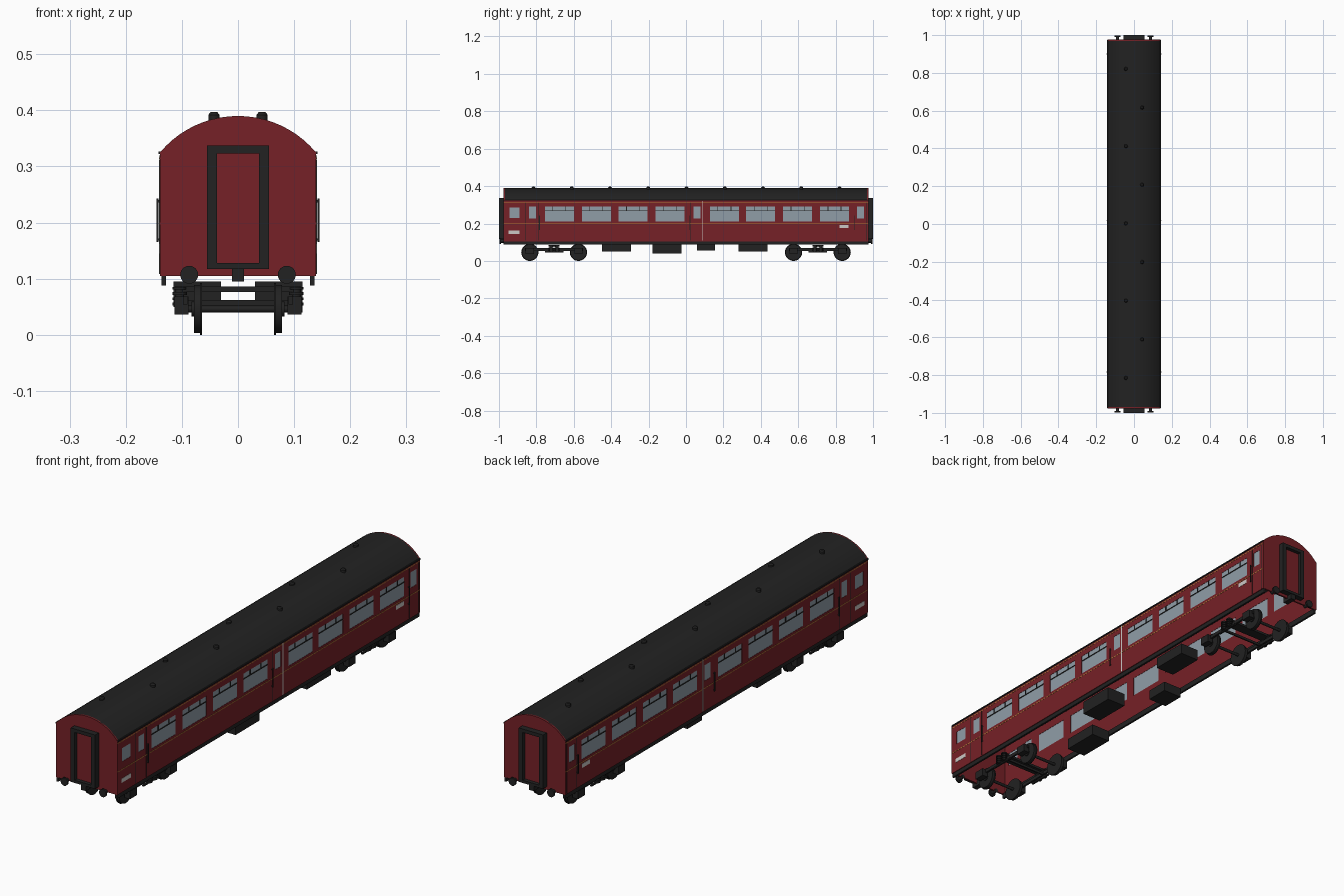
import bpy, bmesh, math
from mathutils import Matrix, Vector

if "Cube" in bpy.data.objects:
    bpy.data.objects.remove(bpy.data.objects["Cube"])


def material(name, r, g, b):
    m = bpy.data.materials.new(name)
    m.diffuse_color = (r, g, b, 1)
    m.use_nodes = True
    m.node_tree.nodes["Principled BSDF"].inputs["Base Color"].default_value = m.diffuse_color
    return m


RED = material("maroon", 0.18, 0.015, 0.02)
BLACK = material("black", 0.016, 0.016, 0.016)
GLASS = material("glass", 0.28, 0.34, 0.39)
GOLD = material("lining", 0.45, 0.2, 0.04)
WHITE = material("panel_white", 0.6, 0.58, 0.56)


def finish(name, bm, mat, smooth=False):
    bmesh.ops.recalc_face_normals(bm, faces=bm.faces)
    me = bpy.data.meshes.new(name)
    bm.to_mesh(me)
    bm.free()
    me.materials.append(mat)
    ob = bpy.data.objects.new(name, me)
    bpy.context.collection.objects.link(ob)
    if smooth:
        bpy.ops.object.select_all(action='DESELECT')
        ob.select_set(True)
        bpy.context.view_layer.objects.active = ob
        bpy.ops.object.shade_smooth_by_angle(angle=math.radians(35))
    return ob


def box(bm, x0, x1, y0, y1, z0, z1):
    c = Vector((x0 + x1, y0 + y1, z0 + z1)) / 2
    m = Matrix.Translation(c) @ Matrix.Diagonal((abs(x1 - x0), abs(y1 - y0), abs(z1 - z0), 1))
    bmesh.ops.create_cube(bm, size=1, matrix=m)


def cyl(bm, c, r, depth, axis='Z', segs=20, r2=None):
    rot = {'X': Matrix.Rotation(math.pi / 2, 4, 'Y'),
           'Y': Matrix.Rotation(math.pi / 2, 4, 'X'), 'Z': Matrix()}[axis]
    bmesh.ops.create_cone(bm, cap_ends=True, segments=segs, radius1=r, radius2=r if r2 is None else r2,
                          depth=depth, matrix=Matrix.Translation(c) @ rot)


def boxes(name, dims, mat, mx=False, my=False):
    """One object from many boxes, optionally mirrored in x and y."""
    bm = bmesh.new()
    for x0, x1, y0, y1, z0, z1 in dims:
        for sx in (1, -1) if mx else (1,):
            for sy in (1, -1) if my else (1,):
                box(bm, sx * x0, sx * x1, sy * y0, sy * y1, z0, z1)
    return finish(name, bm, mat)


def extrude_profile(name, loops, y0, y1, mat, smooth=False):
    """Extrude a closed (x, z) outline along y."""
    bm = bmesh.new()
    f = bm.faces.new([bm.verts.new((x, y0, z)) for x, z in loops])
    ext = bmesh.ops.extrude_face_region(bm, geom=[f])
    bmesh.ops.translate(bm, vec=(0, y1 - y0, 0),
                        verts=[v for v in ext['geom'] if isinstance(v, bmesh.types.BMVert)])
    return finish(name, bm, mat, smooth)


W, BASE, EAVE, TOP, L = 0.139, 0.105, 0.325, 0.39, 0.975
RAD = (W * W + (TOP - EAVE) ** 2) / (2 * (TOP - EAVE))
HALF = math.asin(W / RAD)


def arc(offset=0.0, n=20):
    r = RAD - offset
    return [(r * math.sin(a), TOP - RAD + r * math.cos(a))
            for a in (HALF - 2 * HALF * i / n for i in range(n + 1))]


# Window positions along the side
big = [(-0.755, -0.60), (-0.557, -0.402), (-0.36, -0.205), (-0.162, -0.007),
       (0.127, 0.283), (0.322, 0.477), (0.519, 0.675), (0.716, 0.872)]
small = [(-0.945, -0.89, 0.23, 0.285), (-0.84, -0.803, 0.228, 0.292),
         (0.039, 0.078, 0.228, 0.292), (0.915, 0.953, 0.228, 0.292)]
windows = [(a, b, 0.21, 0.29) for a, b in big] + small

# Side walls with cut window openings
walls = boxes("side_walls", [(W - 0.005, W, -L, L, BASE, EAVE)], RED, mx=True)
cutter = boxes("window_cutter", [(W - 0.03, W + 0.03, *w) for w in windows], RED, mx=True)
cutter.hide_render = True
mod = walls.modifiers.new("windows", 'BOOLEAN')
mod.object, mod.operation, mod.solver = cutter, 'DIFFERENCE', 'EXACT'
bpy.context.view_layer.objects.active = walls
bpy.ops.object.modifier_apply(modifier="windows")
bpy.data.objects.remove(cutter)

# Glazing and ventilator bars
boxes("window_glass", [(W - 0.004, W - 0.001, *w) for w in windows], GLASS, mx=True)
bars = []
for a, b in big:
    m = (a + b) / 2
    bars += [(W - 0.001, W + 0.001, a, b, 0.266, 0.27)]
    bars += [(W - 0.001, W + 0.001, y - 0.002, y + 0.002, 0.268, 0.29) for y in (m - 0.035, m + 0.035)]
boxes("window_vent_bars", bars, BLACK, mx=True)

# End walls and curved roof
for name, s in (("front_end_wall", -1), ("back_end_wall", 1)):
    extrude_profile(name, [(-W, BASE), (W, BASE)] + arc(), s * (L - 0.006), s * (L + 0.001), RED)
extrude_profile("roof", arc() + arc(0.005)[::-1], -L, L, BLACK, smooth=True)
boxes("gutters", [(W - 0.002, W + 0.003, -L, L, EAVE - 0.003, EAVE + 0.002)], BLACK, mx=True)

# Roof ventilators
bm = bmesh.new()
for i in range(9):
    x = -0.043 if i % 2 == 0 else 0.043
    y = -0.815 + i * 0.2045
    cyl(bm, (x, y, 0.386), 0.01, 0.012, segs=16)
    cyl(bm, (x, y, 0.3945), 0.01, 0.005, segs=16, r2=0.006)
finish("roof_vents", bm, BLACK, smooth=True)

# Side trim: lining, door edges, handles, small panels
boxes("lining_strips", [(W, W + 0.0007, -L, L, z, z + 0.003) for z in (0.197, 0.313)], GOLD, mx=True)
boxes("door_gaps", [(W, W + 0.0006, y, y + 0.002, 0.108, 0.312)
                    for y in (-0.86, -0.79, 0.024, 0.905, 0.966)], BLACK, mx=True)
boxes("door_edge_strip", [(W, W + 0.002, 0.087, 0.092, 0.108, 0.32)], WHITE, mx=True)
grab = []
for y in (-0.783, 0.02, 0.90):
    grab += [(W + 0.003, W + 0.006, y - 0.002, y + 0.002, 0.165, 0.243)]
    grab += [(W, W + 0.004, y - 0.002, y + 0.002, z, z + 0.004) for z in (0.168, 0.236)]
boxes("grab_handles", grab, BLACK, mx=True)
boxes("side_panels", [(W, W + 0.001, -0.95, -0.89, 0.145, 0.162),
                      (W, W + 0.001, 0.82, 0.87, 0.175, 0.192)], WHITE, mx=True)

# Gangway frames with inset doors, both ends
boxes("gangway_frames", [(0.037, 0.055, L, 1.0, 0.117, 0.337)], BLACK, mx=True, my=True)
boxes("gangway_rails", [(-0.037, 0.037, L, 1.0, 0.323, 0.337),
                        (-0.037, 0.037, L, 1.0, 0.117, 0.128)], BLACK, my=True)
boxes("gangway_doors", [(-0.037, 0.037, L, 0.985, 0.128, 0.323)], RED, my=True)

# Buffers and couplers
bm = bmesh.new()
for sx in (1, -1):
    for sy in (1, -1):
        cyl(bm, (sx * 0.087, sy * 0.978, 0.107), 0.008, 0.025, 'Y', 16)
        cyl(bm, (sx * 0.087, sy * 0.9935, 0.107), 0.016, 0.007, 'Y', 24)
finish("buffers", bm, BLACK, smooth=True)
boxes("couplers", [(-0.011, 0.011, 0.95, 0.997, 0.095, 0.118)], BLACK, my=True)

# Underframe: solebars and equipment boxes
boxes("solebars", [(0.128, 0.136, -L, L, 0.088, 0.11)], BLACK, mx=True)
boxes("underframe_boxes", [(0.03, 0.115, 0.28, 0.435, 0.05, 0.095), (0.03, 0.115, -0.18, -0.025, 0.04, 0.095),
                           (-0.115, -0.03, 0.06, 0.155, 0.055, 0.095),
                           (-0.115, -0.03, -0.45, -0.295, 0.05, 0.095)], BLACK)

# Bogies
AXLES, MID, WZ = (0.575, 0.835), 0.705, 0.046
frame = [(0.09, 0.098, 0.55, 0.86, 0.054, 0.068)]
frame += [(0.088, 0.113, a - 0.022, a + 0.022, 0.036, 0.068) for a in AXLES]
frame += [(0.096, 0.104, MID - 0.05, MID + 0.05, 0.046, 0.052)]
boxes("bogie_side_frames", frame, BLACK, mx=True, my=True)
boxes("bogie_bolsters", [(-0.1, 0.1, MID - 0.022, MID + 0.022, 0.076, 0.086),
                         (-0.092, 0.092, MID - 0.03, MID - 0.024, 0.052, 0.062)], BLACK, my=True)

wheels, axles, springs = bmesh.new(), bmesh.new(), bmesh.new()
for sy in (1, -1):
    for a in AXLES:
        cyl(axles, (0, sy * a, WZ), 0.006, 0.2, 'X', 12)
        for sx in (1, -1):
            cyl(wheels, (sx * 0.073, sy * a, WZ), 0.043, 0.011, 'X', 28)
            cyl(wheels, (sx * 0.066, sy * a, WZ), 0.046, 0.004, 'X', 28)
            cyl(wheels, (sx * 0.08, sy * a, WZ), 0.013, 0.006, 'X', 16)
    for sx in (1, -1):
        for dy in (-0.016, 0.016):
            cyl(springs, (sx * 0.104, sy * (MID + dy), 0.068), 0.008, 0.036, 'Z', 12)
            for k in range(4):
                cyl(springs, (sx * 0.104, sy * (MID + dy), 0.055 + k * 0.0093), 0.013, 0.005, 'Z', 14)
finish("wheels", wheels, BLACK, smooth=True)
finish("axles", axles, BLACK, smooth=True)
finish("bogie_springs", springs, BLACK, smooth=True)
